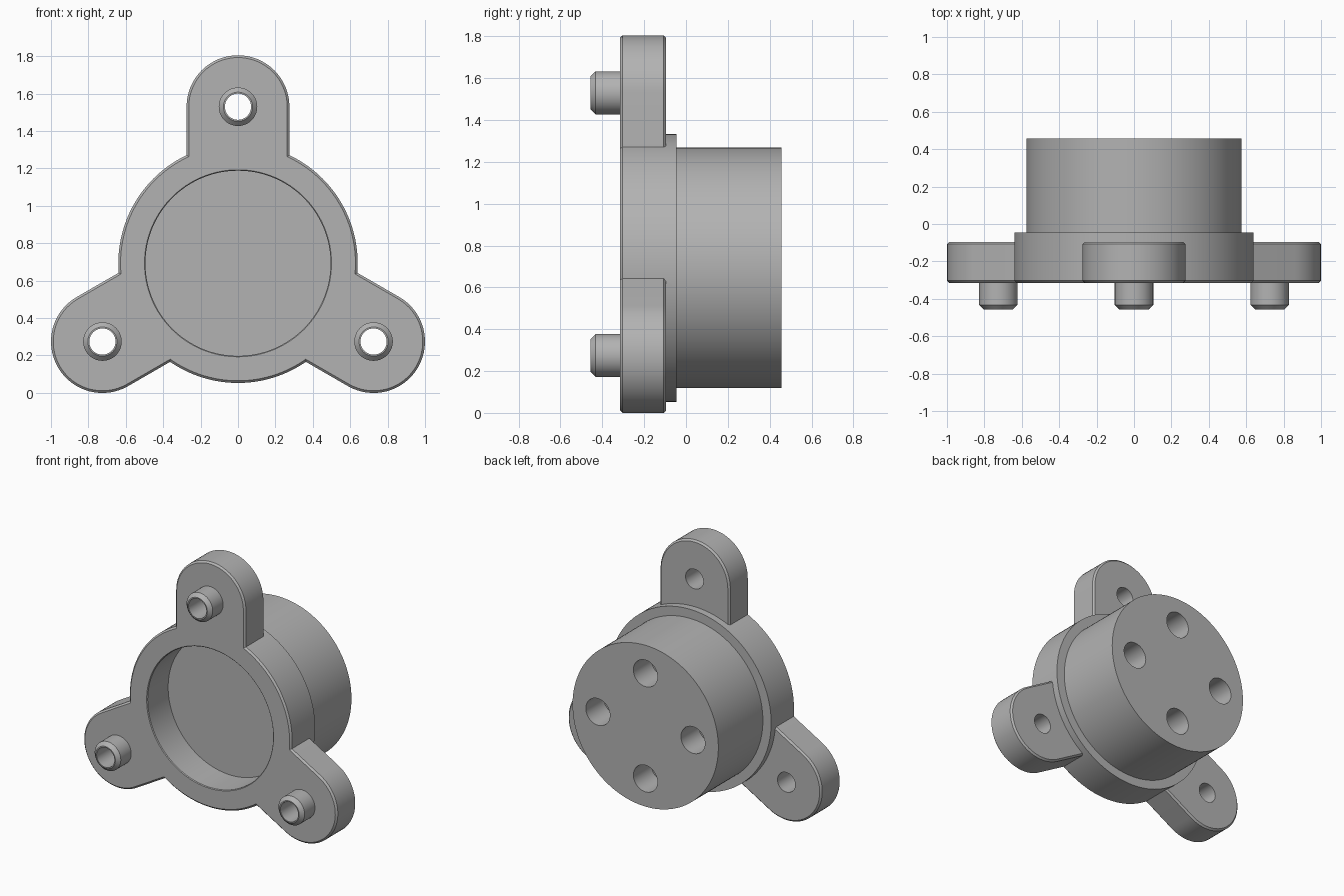
import bpy, bmesh
from math import sin, cos, pi, radians

if "Cube" in bpy.data.objects:
    bpy.data.objects.remove(bpy.data.objects["Cube"])

CENTRE_Z = 0.693      # height of the main axis, which runs along y
BOLT_RADIUS = 0.837   # distance from the axis to each lug hole
FRONT = -0.315
LUG_BACK = -0.095
EDGE = 0.012

grey = bpy.data.materials.new("Plain grey")
grey.use_nodes = True
grey.diffuse_color = (0.45, 0.45, 0.45, 1)
grey.node_tree.nodes["Principled BSDF"].inputs["Base Color"].default_value = (0.45, 0.45, 0.45, 1)


def loft(name, rings):
    """Skin rings of equal length and cap both ends."""
    bm = bmesh.new()
    loops = [[bm.verts.new(p) for p in ring] for ring in rings]
    count = len(loops[0])
    for a, b in zip(loops, loops[1:]):
        for i in range(count):
            j = (i + 1) % count
            bm.faces.new((a[i], a[j], b[j], b[i]))
    bm.faces.new(loops[0])
    bm.faces.new(loops[-1])
    bmesh.ops.recalc_face_normals(bm, faces=bm.faces)
    mesh = bpy.data.meshes.new(name)
    bm.to_mesh(mesh)
    bm.free()
    mesh.materials.append(grey)
    obj = bpy.data.objects.new(name, mesh)
    bpy.context.collection.objects.link(obj)
    return obj


def turned(name, profile, x=0, z=CENTRE_Z, segments=48):
    """Turn (radius, y) pairs about an axis along y."""
    steps = [2 * pi * i / segments for i in range(segments)]
    return loft(name, [[(x + r * cos(t), y, z + r * sin(t)) for t in steps]
                       for r, y in profile])


def polar(distance, angle):
    return distance * cos(angle), CENTRE_Z + distance * sin(angle)


def lug_ring(inset, y, angle):
    """Round-ended lug outline pointing outwards at the given angle."""
    r = 0.275 - inset
    arc = [-pi / 2 + pi * i / 32 for i in range(33)]
    flat = [(BOLT_RADIUS + r * cos(t), r * sin(t)) for t in arc]
    flat += [(0.55, r), (0.55, -r)]
    return [(u * cos(angle) - v * sin(angle), y,
             CENTRE_Z + u * sin(angle) + v * cos(angle)) for u, v in flat]


def combine(target, tool, operation):
    mod = target.modifiers.new(operation.title(), 'BOOLEAN')
    mod.operation = operation
    mod.solver = 'EXACT'
    mod.object = tool
    bpy.context.view_layer.objects.active = target
    bpy.ops.object.modifier_apply(modifier=mod.name)
    bpy.data.objects.remove(tool)


# Rear barrel, flange and front recess in one turned shape
housing = turned("housing", [
    (0.575, 0.457), (0.575, -0.045), (0.64, -0.045), (0.64, FRONT + EDGE),
    (0.64 - EDGE, FRONT), (0.5, FRONT), (0.495, FRONT + 0.005), (0.495, -0.08)],
    segments=128)

# Three lugs, each with a hollow locating pin
for angle in (radians(90), radians(210), radians(330)):
    x, z = polar(BOLT_RADIUS, angle)
    lug = loft("lug", [lug_ring(inset, y, angle) for inset, y in (
        (EDGE, FRONT), (0, FRONT + EDGE), (0, LUG_BACK - EDGE), (EDGE, LUG_BACK))])
    combine(housing, lug, 'UNION')
    pin = turned("pin", [(0.078, -0.457), (0.103, -0.432), (0.103, -0.25)], x, z)
    combine(housing, pin, 'UNION')
    bore = turned("bore", [(0.07, -0.6), (0.07, 0.1)], x, z)
    combine(housing, bore, 'DIFFERENCE')

# Four blind holes in the rear face
for quarter in range(4):
    x, z = polar(0.375, quarter * pi / 2)
    hole = turned("rear_hole", [(0.095, 0.257), (0.095, 0.6)], x, z)
    combine(housing, hole, 'DIFFERENCE')

bpy.ops.object.select_all(action='DESELECT')
housing.select_set(True)
bpy.context.view_layer.objects.active = housing
bpy.ops.object.shade_smooth_by_angle(angle=radians(30))
